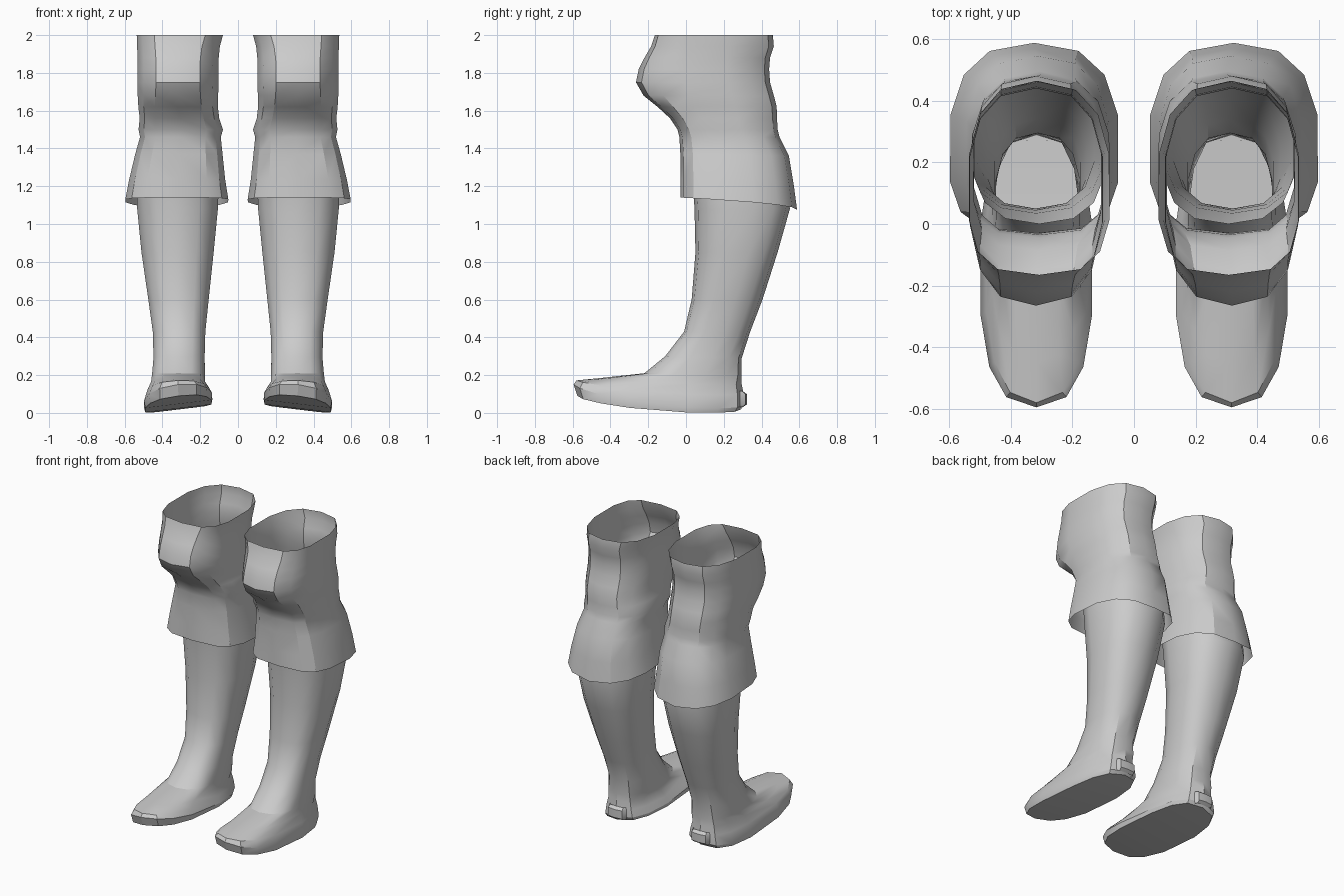
import bpy, math

steel = bpy.data.materials.new("plain grey")
steel.diffuse_color = (0.6, 0.6, 0.6, 1)


def sgn_pow(v, p):
    return math.copysign(abs(v) ** p, v)


def ring(n, zf, zb, yf, yb, c, w, cx, pf=0.8, pb=0.8, tilt=0.0, rise=2.3):
    """Boxy oval: front/back depth, half width, and a height that rises to the front."""
    pts = []
    for i in range(n):
        a = 2 * math.pi * i / n
        s, k = math.sin(a), math.cos(a)
        p = pf if k > 0 else pb
        if abs(k) < 1e-6:
            k = 0
        x = cx + w * sgn_pow(s, p)
        k = sgn_pow(k, p)
        y = c - k * (c - yf) if k > 0 else c - k * (yb - c)
        t = max(0, min(1, (yb - y) / (yb - yf)))
        z = zb + (zf - zb) * t ** rise - (x - cx) * tilt
        pts.append((x, y, max(0, z)))
    return pts


def loft(name, rings, cap=False, angle=32):
    n = len(rings[0])
    verts = [p for r in rings for p in r]
    faces = []
    for j in range(len(rings) - 1):
        for i in range(n):
            k = (i + 1) % n
            faces.append((j*n + i, j*n + k, j*n + n + k, j*n + n + i))
    if cap:  # strips straight across the sole
        for i in range(n // 2):
            f = [i, (n - i) % n, n - i - 1, i + 1]
            faces.append(tuple(dict.fromkeys(f)))
    me = bpy.data.meshes.new(name)
    me.from_pydata(verts, [], faces)
    me.materials.append(steel)
    ob = bpy.data.objects.new(name, me)
    bpy.context.collection.objects.link(ob)
    bpy.ops.object.select_all(action='DESELECT')
    ob.select_set(True)
    bpy.context.view_layer.objects.active = ob
    bpy.ops.object.shade_smooth_by_angle(angle=math.radians(angle))
    m = ob.modifiers.new("other leg", 'MIRROR')
    m.use_mirror_merge = False
    return ob


# boot: pointed foot, ankle and widening shaft (zf, zb, yf, yb, c, w, cx, pf, pb, tilt)
boot = [
    (.09, .018, -.575, .29, -.16, .178, .316, .74, .7, .12),
    (.15, .04, -.595, .305, -.16, .184, .317, .76, .7, .11),
    (.172, .10, -.58, .305, -.16, .166, .317, .8, .7, .04),
    (.185, .15, -.45, .295, -.12, .146, .317, .8, .7),
    (.21, .20, -.22, .295, 0, .143, .315, .85, .7),
    (.30, .29, -.11, .295, .08, .138, .312),
    (.43, .43, -.01, .34, .15, .142, .312),
    (.60, .60, .03, .405, .20, .163, .315),
    (.85, .85, .05, .485, .27, .195, .32),
    (1.08, 1.08, .045, .55, .28, .218, .32),
    (1.25, 1.25, .035, .53, .26, .222, .318),
    (1.43, 1.43, 0, .49, .22, .215, .307),
]
loft("boot", [ring(14, *r) for r in boot], cap=True)

# sleeve: flared skirt, collar below the knee, domed knee, open top (..., pf)
sleeve = [
    (1.14, 1.075, -.03, .588, .25, .277, .324, .6),
    (1.24, 1.21, -.03, .57, .25, .258, .322, .6),
    (1.37, 1.36, -.03, .545, .24, .235, .313, .6),
    (1.46, 1.46, -.035, .495, .22, .217, .305, .6),
    (1.50, 1.50, -.045, .485, .20, .227, .303, .6),
    (1.56, 1.56, -.085, .482, .18, .214, .310, .62),
    (1.62, 1.62, -.15, .48, .16, .214, .317, .65),
    (1.68, 1.68, -.225, .465, .14, .217, .318, .72),
    (1.75, 1.75, -.265, .445, .12, .219, .318, .76),
    (1.82, 1.82, -.25, .44, .12, .218, .318, .76),
    (1.88, 1.88, -.22, .445, .12, .219, .317, .74),
    (1.94, 1.94, -.185, .465, .12, .223, .315, .7),
    (2.00, 2.00, -.165, .46, .12, .232, .308, .65),
]
loft("knee_sleeve", [ring(14, *r, pb=.78, rise=.5) for r in sleeve])

# slim raised tab behind the heel
tab = [(z, z, .27, yb, .285, w, .315) for z, yb, w in
       ((.03, .30, .06), (.045, .322, .065), (.10, .322, .065), (.115, .30, .06))]
loft("heel_tab", [ring(8, *r, pf=.6, pb=.6) for r in tab])
